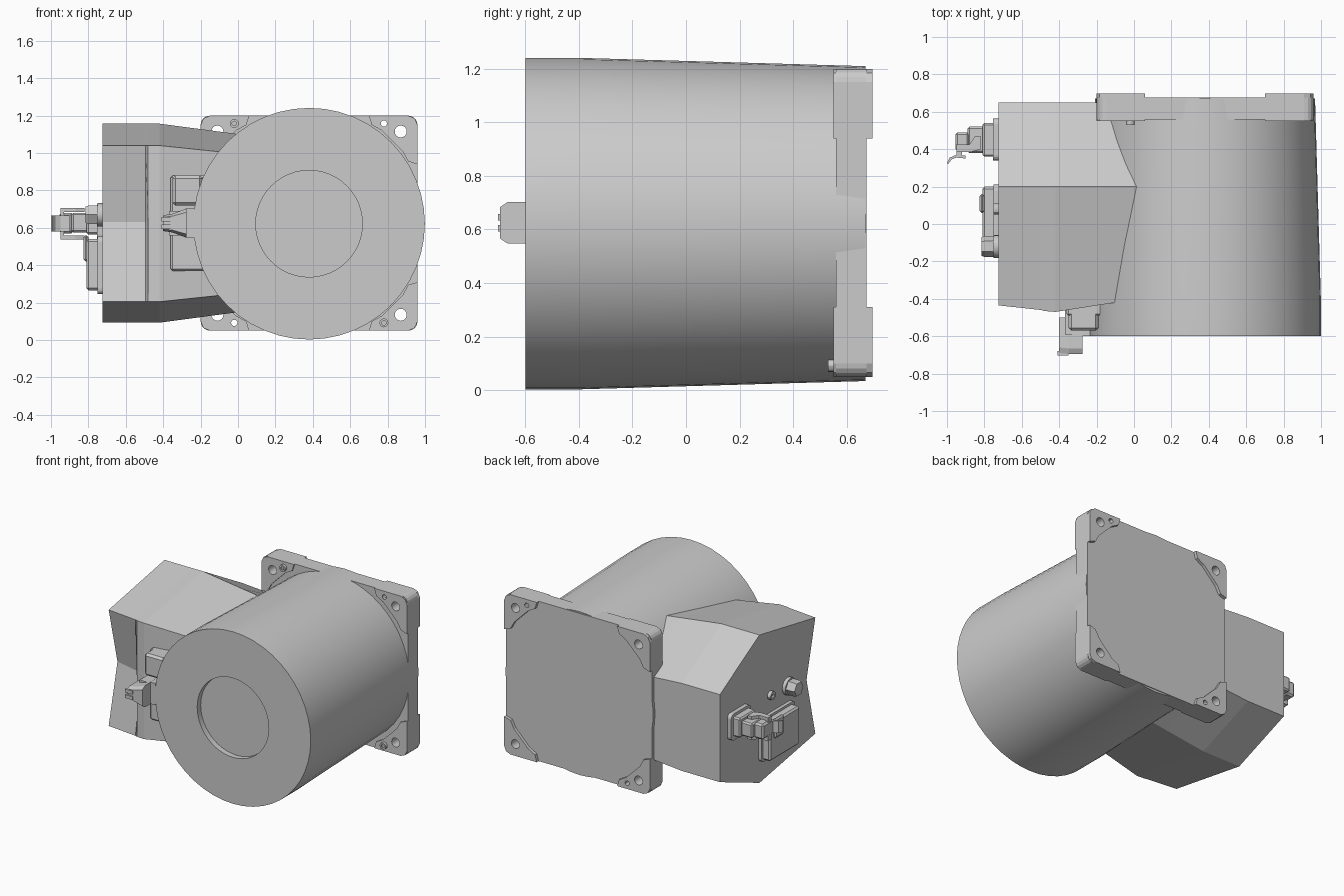
import bpy, bmesh, math
from math import cos, sin, pi
from mathutils import Vector

if "Cube" in bpy.data.objects:
    bpy.data.objects.remove(bpy.data.objects["Cube"])


def loft(name, rings, smooth=None):
    """Skin matching closed rings and cap both ends."""
    bm = bmesh.new()
    vs = [[bm.verts.new(p) for p in r] for r in rings]
    n = len(rings[0])
    for a, b in zip(vs, vs[1:]):
        for i in range(n):
            j = (i + 1) % n
            bm.faces.new((a[i], a[j], b[j], b[i]))
    bm.faces.new(vs[0])
    bm.faces.new(vs[-1])
    bmesh.ops.recalc_face_normals(bm, faces=bm.faces)
    me = bpy.data.meshes.new(name)
    bm.to_mesh(me)
    bm.free()
    ob = bpy.data.objects.new(name, me)
    bpy.context.collection.objects.link(ob)
    if smooth:
        bpy.ops.object.select_all(action='DESELECT')
        ob.select_set(True)
        bpy.context.view_layer.objects.active = ob
        bpy.ops.object.shade_smooth_by_angle(angle=math.radians(smooth))
    return ob


def place(axis, u, v, d):
    return {'x': (d, u, v), 'y': (u, d, v), 'z': (u, v, d)}[axis]


def prism(name, axis, pts, a, b):
    return loft(name, [[place(axis, u, v, d) for u, v in pts] for d in (a, b)])


def lathe(name, axis, c, prof, n=24, smooth=30):
    """Revolve (distance along axis, radius) pairs around an axis line."""
    ang = [2 * pi * i / n for i in range(n)]
    return loft(name, [[place(axis, c[0] + r * cos(t), c[1] + r * sin(t), d)
                        for t in ang] for d, r in prof], smooth)


def box(name, x0, x1, y0, y1, z0, z1, bevel=0.0):
    ob = prism(name, 'z', [(x0, y0), (x1, y0), (x1, y1), (x0, y1)], z0, z1)
    if bevel:
        m = ob.modifiers.new('edge', 'BEVEL')
        m.width, m.segments = bevel, 1
    return ob


def round_rect(x0, x1, z0, z1, r, seg=4):
    pts = []
    for k, (cx, cz) in enumerate([(x1 - r, z1 - r), (x0 + r, z1 - r),
                                  (x0 + r, z0 + r), (x1 - r, z0 + r)]):
        for i in range(seg + 1):
            t = (k + i / seg) * pi / 2
            pts.append((cx + r * cos(t), cz + r * sin(t)))
    return pts


# Main drum with shallow round recess in its front face
lathe('drum', 'y', (0.38, 0.622),
      [(-0.56, 0.285), (-0.60, 0.285), (-0.60, 0.619), (-0.40, 0.619),
       (0.67, 0.588)], 48)

# Rear mounting plate, corner pads, hole cutters
X0, X1, Z0, Z1 = -0.20, 0.96, 0.05, 1.20
plate = prism('mounting_plate', 'y', round_rect(X0, X1, Z0, Z1, 0.05), 0.56, 0.675)
drilled, cutters = [plate], []
for ix, (cx, sx) in enumerate([(X0, 1), (X1, -1)]):
    for iz, (cz, sz) in enumerate([(Z0, 1), (Z1, -1)]):
        tag = ('left', 'right')[ix] + ('_bottom', '_top')[iz]
        shape = [(0, 0.05), (0.015, 0.015), (0.05, 0), (0.26, 0), (0.245, 0.05),
                 (0.19, 0.08), (0.08, 0.19), (0.05, 0.245), (0, 0.26)]
        drilled.append(prism('corner_pad_' + tag, 'y',
                             [(cx + sx * u, cz + sz * v) for u, v in shape],
                             0.55, 0.697))
        cutters.append(lathe('hole_cutter_' + tag, 'y',
                             (cx + sx * 0.09, cz + sz * 0.085),
                             [(0.4, 0.032), (0.9, 0.032)], 16))
        small = (cx + sx * 0.18, cz + sz * 0.042)
        if ix == iz:
            cutters.append(lathe('small_hole_cutter_' + tag, 'y', small,
                                 [(0.4, 0.017), (0.9, 0.017)], 12))
        else:
            lathe('plate_screw_' + tag, 'y', small,
                  [(0.54, 0.012), (0.53, 0.012), (0.53, 0.024), (0.58, 0.024)], 12)
for ob in drilled:
    for c in cutters:
        m = ob.modifiers.new('hole', 'BOOLEAN')
        m.operation, m.solver, m.object = 'DIFFERENCE', 'EXACT', c
for c in cutters:
    c.hide_render = True
    c.hide_set(True)


# Side housing, faceted loft along x with grooved front at its outer end
def section(x, front, groove, s):
    prof = [(0.65, 0.90), (0.20, 1.157), (front, 1.04), (groove, 0.63),
            (front, 0.205), (0.20, 0.093), (0.65, 0.27)]
    return [(x, y, 0.625 + (z - 0.625) * s) for y, z in prof]


loft('side_housing', [section(-0.725, -0.435, -0.335, 1),
                      section(-0.495, -0.46, -0.39, 1),
                      section(-0.48, -0.465, -0.465, 1),
                      section(-0.42, -0.47, -0.47, 1),
                      section(-0.10, -0.42, -0.42, 0.92),
                      section(0.10, -0.40, -0.40, 0.87)])

# Front bracket and tapered connector
box('front_bracket', -0.36, -0.15, -0.49, -0.38, 0.37, 0.88, 0.01)
box('bracket_block', -0.35, -0.19, -0.57, -0.44, 0.72, 0.88, 0.015)
box('connector_base', -0.37, -0.19, -0.59, -0.44, 0.56, 0.69)


def conn_ring(x, y, h):
    return [(x, y, 0.625 - h * 0.75), (x, y, 0.625 + h * 0.75),
            (x, y + 0.03, 0.625 + h), (x, -0.50, 0.625 + h),
            (x, -0.50, 0.625 - h), (x, y + 0.03, 0.625 - h)]


loft('front_connector', [conn_ring(-0.40, -0.69, 0.042), conn_ring(-0.35, -0.695, 0.05),
                         conn_ring(-0.275, -0.695, 0.078)])
box('connector_tail', -0.28, -0.235, -0.60, -0.50, 0.547, 0.703)
for i, z in enumerate((0.605, 0.645)):
    box(f'connector_pin_{i}', -0.41, -0.35, -0.702, -0.68, z - 0.012, z + 0.012)

# Rectangular cover on the outer side face
prism('cover_base', 'x', round_rect(-0.17, 0.21, 0.245, 0.555, 0.03), -0.75, -0.71)
box('side_cover', -0.81, -0.74, -0.14, 0.20, 0.265, 0.54, 0.012)
box('cover_latch', -0.825, -0.80, 0.06, 0.16, 0.42, 0.56, 0.01)

# Hexagonal cable gland and side screw
lathe('gland_collar', 'x', (-0.12, 0.67), [(-0.75, 0.062), (-0.71, 0.062)], 16)
lathe('hex_gland', 'x', (-0.12, 0.67), [(-0.815, 0.05), (-0.80, 0.056), (-0.74, 0.056)], 6, None)
lathe('side_screw', 'x', (0.08, 0.68),
      [(-0.735, 0.014), (-0.75, 0.014), (-0.75, 0.03), (-0.71, 0.03)], 12)

# Plug with flange, hood, latch arms and hooked lever
prism('plug_flange', 'x', round_rect(0.34, 0.565, 0.535, 0.725, 0.03), -0.755, -0.71)
box('plug_socket', -0.81, -0.74, 0.36, 0.54, 0.565, 0.705, 0.01)
box('plug_body', -0.89, -0.80, 0.38, 0.52, 0.575, 0.68, 0.01)
box('plug_hood', -0.955, -0.88, 0.39, 0.49, 0.57, 0.68, 0.012)
for side, z in (('lower', 0.538), ('upper', 0.685)):
    prism('latch_arm_' + side, 'z',
          [(-0.82, 0.40), (-0.87, 0.385), (-0.95, 0.385), (-0.95, 0.425),
           (-0.88, 0.425), (-0.85, 0.47), (-0.82, 0.47)], z, z + 0.022)
prism('latch_bridge', 'z', [(-0.95, 0.385), (-0.93, 0.385), (-0.93, 0.425), (-0.95, 0.425)],
      0.538, 0.707)
prism('latch_hook', 'z',
      [(-0.90, 0.365), (-0.95, 0.37), (-0.985, 0.355), (-1.0, 0.325),
       (-0.992, 0.322), (-0.975, 0.345), (-0.95, 0.355), (-0.90, 0.35)][::-1], 0.58, 0.665)
prism('hook_link', 'z', [(-0.95, 0.36), (-0.92, 0.36), (-0.92, 0.40), (-0.95, 0.40)], 0.58, 0.665)
